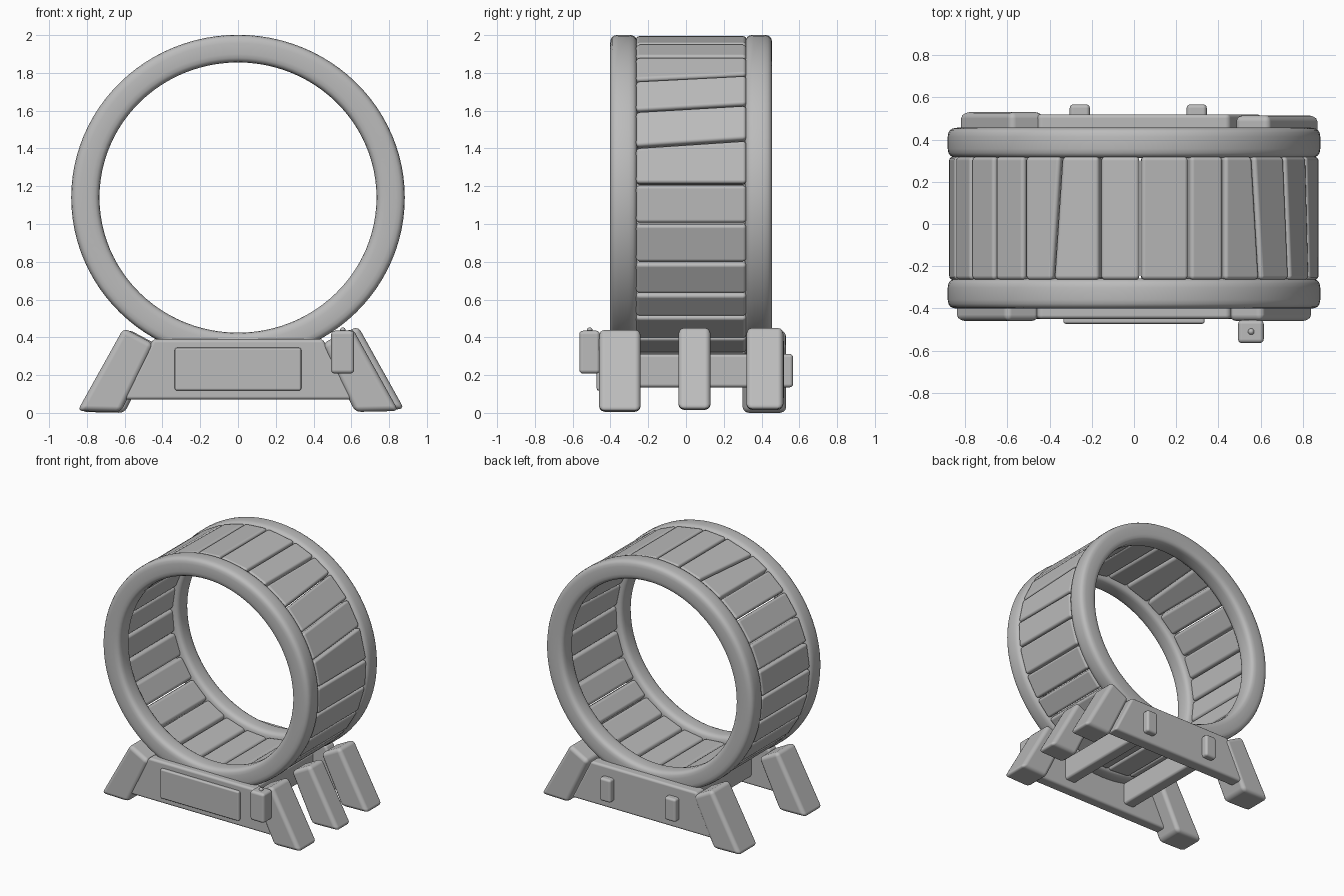
import bpy, bmesh
from math import radians, sin, cos, pi, copysign

old = bpy.data.objects.get("Cube")
if old:
    bpy.data.objects.remove(old)

grey = bpy.data.materials.new("plain grey")
grey.use_nodes = True
grey.diffuse_color = (0.5, 0.5, 0.5, 1)
grey.node_tree.nodes["Principled BSDF"].inputs["Base Color"].default_value = (0.5, 0.5, 0.5, 1)

CENTRE_Z = 1.14     # axle height of the wheel
STRETCH = 1.025     # the wheel is slightly wider than tall


def finish(name, bm, bevel=0):
    """Turn a bmesh into a smooth object, with optional rounded edges."""
    bmesh.ops.recalc_face_normals(bm, faces=bm.faces)
    mesh = bpy.data.meshes.new(name)
    bm.to_mesh(mesh)
    bm.free()
    mesh.materials.append(grey)
    for poly in mesh.polygons:
        poly.use_smooth = True
    obj = bpy.data.objects.new(name, mesh)
    bpy.context.collection.objects.link(obj)
    if bevel:
        mod = obj.modifiers.new("rounded edges", 'BEVEL')
        mod.width = bevel
        mod.segments = 3
        mod.limit_method = 'ANGLE'
        mod.harden_normals = True
    return obj


def prism(name, profile, y0, y1, bevel, back=None):
    """Solid between an (x, z) profile at y0 and one at y1."""
    bm = bmesh.new()
    a = [bm.verts.new((x, y0, z)) for x, z in profile]
    b = [bm.verts.new((x, y1, z)) for x, z in back or profile]
    bm.faces.new(a)
    bm.faces.new(b)
    for i in range(len(a)):
        j = (i + 1) % len(a)
        bm.faces.new((a[i], a[j], b[j], b[i]))
    return finish(name, bm, bevel)


def box(name, x0, x1, y0, y1, z0, z1, bevel):
    return prism(name, [(x0, z0), (x1, z0), (x1, z1), (x0, z1)], y0, y1, bevel)


def on_wheel(radius, degrees):
    t = radians(degrees)
    return radius * STRETCH * cos(t), CENTRE_Z + radius * sin(t)


def rim(name, y_mid, half_width, r_in, r_out, around=96, section=20):
    """Ring with a softly squared cross-section."""
    bm = bmesh.new()
    r_mid, half_depth = (r_in + r_out) / 2, (r_out - r_in) / 2
    soft = lambda v: copysign(abs(v) ** 0.5, v)
    loops = []
    for i in range(around):
        loop = []
        for k in range(section):
            t = 2 * pi * (k + 0.5) / section
            x, z = on_wheel(r_mid + half_depth * soft(sin(t)), 360 * i / around)
            loop.append(bm.verts.new((x, y_mid + half_width * soft(cos(t)), z)))
        loops.append(loop)
    for i in range(around):
        p, q = loops[i], loops[(i + 1) % around]
        for k in range(section):
            m = (k + 1) % section
            bm.faces.new((p[k], p[m], q[m], q[k]))
    return finish(name, bm)


# Wheel rims
rim("front_rim", -0.33, 0.072, 0.715, 0.862)
rim("back_rim", 0.385, 0.072, 0.715, 0.862)

# Wheel slats: uneven joints on the top and right, even ones elsewhere
joints = [-48, -37, -24, -9.4, 4.7, 19.7, 34, 48.3, 60.8, 72.5, 88,
          100.7, 114.7, 126.4, 139, 152]
joints += [152 + 160 * k / 12 for k in range(1, 12)]
skew = {5: 1.4, 6: 1.4, 7: 1.5, 12: -1.4}
count = len(joints)
for i in range(count):
    j = (i + 1) % count
    a0, a1 = joints[i], joints[j] + (360 if j == 0 else 0)
    ends = []
    for side in (-1, 1):
        lo = a0 + side * skew.get(i, 0) + 0.3
        hi = a1 + side * skew.get(j, 0) - 0.3
        ends.append([on_wheel(0.755, lo), on_wheel(0.755, hi),
                     on_wheel(0.857, hi), on_wheel(0.857, lo)])
    prism(f"slat_{i + 1}", ends[0], -0.265, 0.32, 0.02, ends[1])

# Stand boards
board = [(-0.61, 0.07), (0.61, 0.07), (0.45, 0.39), (-0.45, 0.39)]
prism("front_board", board, -0.45, -0.36, 0.018)
prism("back_board", board, 0.42, 0.52, 0.018)

# Slanted legs
leg = [(0.62, 0.005), (0.85, 0.01), (0.605, 0.45), (0.445, 0.365)]


def slanted_leg(name, side, y0, y1, dx=0, dz=0):
    prism(name, [(side * (x + dx), z + dz) for x, z in leg], y0, y1, 0.03)


slanted_leg("front_left_leg", 1, -0.46, -0.24)
slanted_leg("front_right_leg", -1, -0.46, -0.24)
slanted_leg("back_left_leg", 1, 0.32, 0.515, 0.03, 0.01)
slanted_leg("back_right_leg", -1, 0.30, 0.53, -0.02, -0.005)
slanted_leg("middle_left_leg", 1, -0.04, 0.13, 0.03, 0.01)

# Cross bars whose ends stick out through the back board
for name, x in (("right_cross_bar", -0.257), ("left_cross_bar", 0.297)):
    box(name, x - 0.048, x + 0.048, -0.40, 0.567, 0.135, 0.312, 0.018)

# Front plate
box("front_plate", -0.335, 0.335, -0.473, -0.44, 0.118, 0.345, 0.012)

# Small box with a knob on the front left leg
box("side_box", 0.493, 0.615, -0.565, -0.455, 0.208, 0.435, 0.02)
bm = bmesh.new()
bmesh.ops.create_uvsphere(bm, u_segments=12, v_segments=8, radius=0.015)
bmesh.ops.translate(bm, verts=bm.verts, vec=(0.555, -0.51, 0.438))
finish("box_knob", bm)
